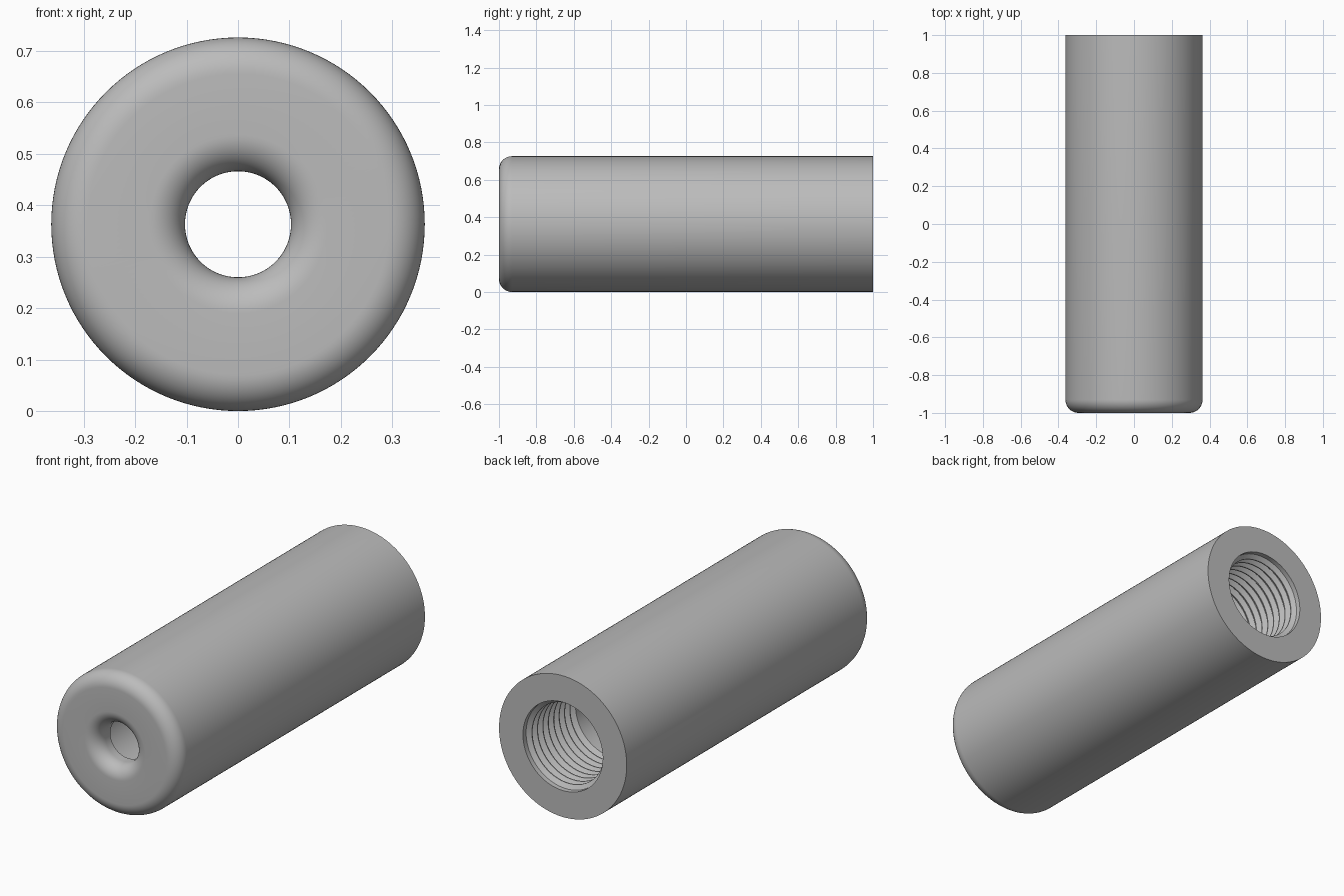
import bpy, bmesh
from math import sin, cos, pi, radians

if "Cube" in bpy.data.objects:
    bpy.data.objects.remove(bpy.data.objects["Cube"])

OUTER, HOLE, MINOR, MAJOR = 0.363, 0.103, 0.205, 0.227
FILLET, FRONT_WALL = 0.07, 0.11
PITCH, TURNS = 0.044, 9
SEGMENTS, ARC = 128, 12


def arc(radius, y, start, end):
    """Quarter-round profile points as (radius, y)."""
    steps = [radians(start + (end - start) * i / ARC) for i in range(ARC + 1)]
    return [(radius + FILLET * cos(a), y + FILLET * sin(a)) for a in steps]


# Outer wall and rounded front end, running into the rounded hole mouth
profile = [(OUTER, 1)]
profile += arc(OUTER - FILLET, FILLET - 1, 0, -90)
profile += arc(HOLE + FILLET, FILLET - 1, -90, -180)

# Inside of the front wall and the smooth bore
thread_start = 1 - PITCH * TURNS
profile += [(HOLE, FRONT_WALL - 1), (MINOR, FRONT_WALL - 1), (MINOR, thread_start)]

# Threaded mouth of the bore: a repeated V groove with narrow flats
for i in range(TURNS):
    y = thread_start + i * PITCH
    profile += [(MAJOR, y + PITCH * 0.42), (MAJOR, y + PITCH * 0.58)]
    if i < TURNS - 1:
        profile += [(MINOR, y + PITCH * 0.94), (MINOR, y + PITCH * 1.06)]
profile += [(MAJOR, 1)]

# Turn the closed profile around the long axis
bm = bmesh.new()
rings = []
for s in range(SEGMENTS):
    a = 2 * pi * s / SEGMENTS
    rings.append([bm.verts.new((r * cos(a), y, OUTER + r * sin(a))) for r, y in profile])
count = len(profile)
for s in range(SEGMENTS):
    here, there = rings[s], rings[(s + 1) % SEGMENTS]
    for i in range(count):
        j = (i + 1) % count
        bm.faces.new((here[i], here[j], there[j], there[i]))
bmesh.ops.recalc_face_normals(bm, faces=bm.faces)

mesh = bpy.data.meshes.new("threaded_sleeve")
bm.to_mesh(mesh)
bm.free()
sleeve = bpy.data.objects.new("threaded_sleeve", mesh)
bpy.context.collection.objects.link(sleeve)

# Plain grey metal
grey = bpy.data.materials.new("grey_metal")
grey.use_nodes = True
colour = (0.5, 0.5, 0.5, 1)
grey.diffuse_color = colour
grey.node_tree.nodes["Principled BSDF"].inputs["Base Color"].default_value = colour
mesh.materials.append(grey)

# Smooth round walls, crisp rims
bpy.ops.object.select_all(action="DESELECT")
sleeve.select_set(True)
bpy.context.view_layer.objects.active = sleeve
bpy.ops.object.shade_smooth_by_angle(angle=radians(30))
